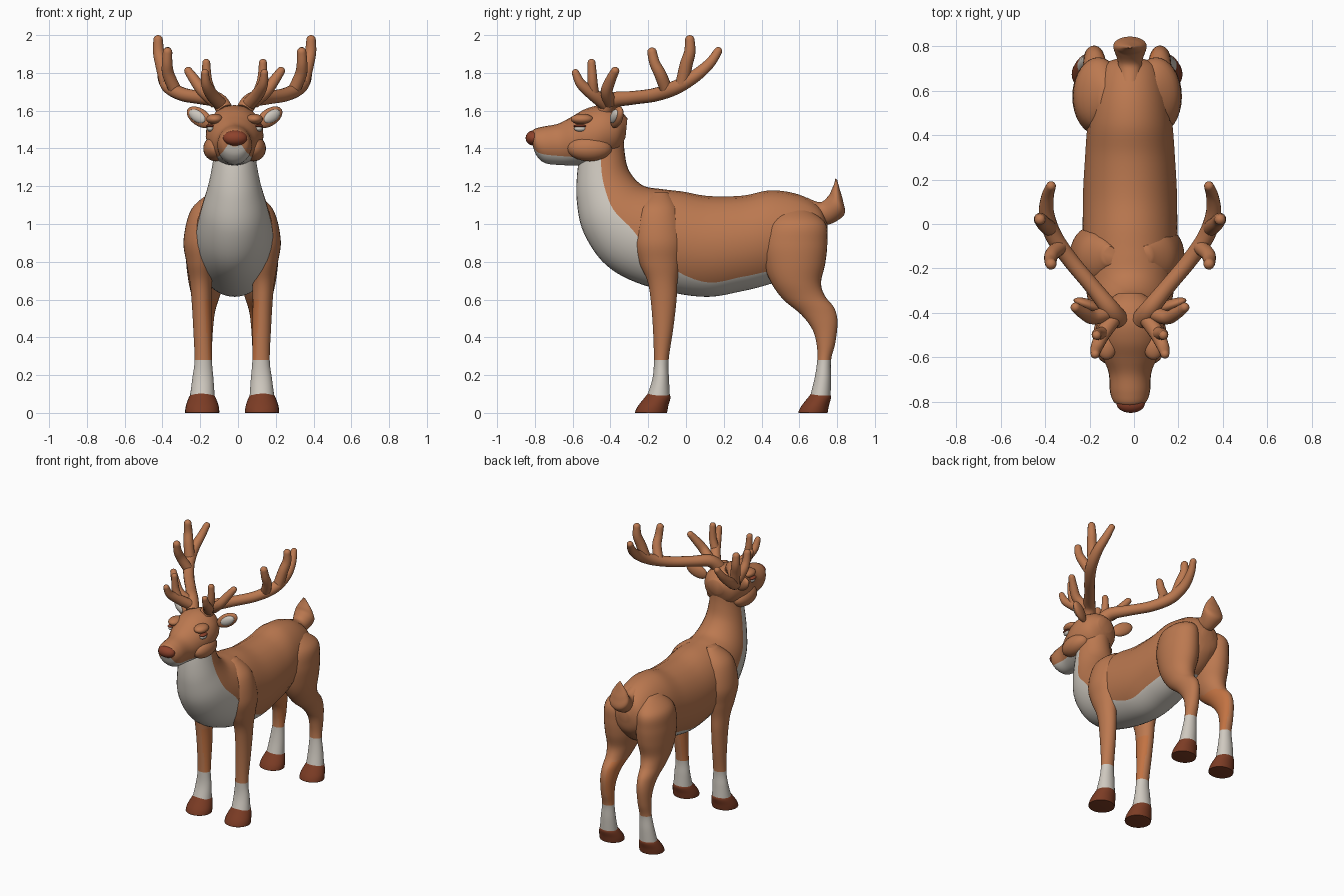
import bpy, bmesh, math
from mathutils import Vector, Matrix, Euler

if "Cube" in bpy.data.objects:
    bpy.data.objects.remove(bpy.data.objects["Cube"])

CX = -0.018          # centre line of the animal
N, STEPS = 32, 6     # sides of each ring, rings between stations


def material(name, rgb):
    m = bpy.data.materials.new(name)
    m.use_nodes = True
    m.diffuse_color = (*rgb, 1)
    bsdf = next(n for n in m.node_tree.nodes if n.type == 'BSDF_PRINCIPLED')
    bsdf.inputs["Base Color"].default_value = (*rgb, 1)
    bsdf.inputs["Roughness"].default_value = 0.8
    return m


COAT = material("coat brown", (.50, .19, .08))
CREAM = material("cream white", (.62, .58, .52))
HOOF = material("hoof brown", (.20, .045, .018))
NOSE = material("nose red brown", (.27, .055, .025))
WARM = material("inner leg tan", (.54, .17, .055))


def finish(name, bm, mats):
    for f in bm.faces:
        f.smooth = True
    for e in bm.edges:
        e.smooth = e.calc_face_angle(0) < 0.9
    me = bpy.data.meshes.new(name)
    bm.to_mesh(me)
    bm.free()
    for m in mats:
        me.materials.append(m)
    ob = bpy.data.objects.new(name, me)
    bpy.context.collection.objects.link(ob)


def spline(pts):
    """Catmull-Rom interpolation of equal-length tuples."""
    out = []
    for i in range(len(pts) - 1):
        a, b, c, d = pts[max(i - 1, 0)], pts[i], pts[i + 1], pts[min(i + 2, len(pts) - 1)]
        for k in range(STEPS):
            t = k / STEPS
            out.append([q + .5 * t * (r - p + t * (2 * p - 5 * q + 4 * r - s + t * (3 * (q - r) + s - p)))
                        for p, q, r, s in zip(a, b, c, d)])
    return out + [list(pts[-1])]


def skin(name, rings, mats, paint=None):
    bm = bmesh.new()
    vs = [[bm.verts.new(p) for p in ring] for ring in rings]
    made = []
    for r, s in zip(vs, vs[1:]):
        for j in range(len(r)):
            k = (j + 1) % len(r)
            made.append((bm.faces.new((r[j], r[k], s[k], s[j])), j))
    made += [(bm.faces.new(vs[0]), N), (bm.faces.new(vs[-1]), N)]
    bmesh.ops.recalc_face_normals(bm, faces=bm.faces)
    if paint:
        for f, j in made:
            f.material_index = int(paint(f, j))
    finish(name, bm, mats)


def loft(name, stations, mats, paint=None, side=1, shift=0):
    """Station: x, (y, z) of one outline, (y, z) of the other, half width, split."""
    rings = []
    for x, y1, z1, y2, z2, w, split in spline(stations):
        split, w = min(max(split, .01), .9), max(w, .003)
        b = math.acos(1 - 2 * split)
        mid = Vector((CX + shift + side * x, (y1 + y2) / 2, (z1 + z2) / 2))
        half = Vector((0, y1 - y2, z1 - z2)) / 2
        h = N // 2
        angles = [-b + 2 * b * j / h for j in range(h)]
        angles += [b + (2 * math.pi - 2 * b) * j / h for j in range(h)]
        rings.append([mid - half * math.cos(a) + Vector((w * math.sin(a), 0, 0)) for a in angles])
    skin(name, rings, mats, paint)


def tube(name, pts, side):
    """Round branch with a rounded tip; point: x, y, z, radius."""
    path = spline(pts)
    centres = [Vector((CX + side * p[0], p[1], p[2])) for p in path]
    last = len(path) - 1
    # extra rings close the tip as a dome
    rad = [p[3] for p in path]
    tip = (centres[last] - centres[last - 1]).normalized()
    for a in (.3, .6, .9, 1.2, 1.5):
        centres.append(centres[last] + tip * rad[last] * math.sin(a))
        rad.append(rad[last] * math.cos(a))
    rings = []
    u = Vector((1, 0, 0))
    for i, c in enumerate(centres):
        t = (centres[min(i + 1, len(centres) - 1)] - centres[max(i - 1, 0)]).normalized()
        u = (u - t * u.dot(t)).normalized()
        v = t.cross(u)
        rings.append([c + (u * math.cos(a) + v * math.sin(a)) * rad[i]
                      for a in (2 * math.pi * j / 16 for j in range(16))])
    skin(name, rings, [COAT])


def ball(name, pos, size, mat, side=1, rot=(0, 0, 0)):
    x, y, z = pos
    spin = Euler((rot[0], rot[1] * side, rot[2] * side)).to_matrix().to_4x4()
    bm = bmesh.new()
    bmesh.ops.create_uvsphere(bm, u_segments=24, v_segments=16, radius=1,
                              matrix=Matrix.Translation((CX + side * x, y, z)) @ spin @ Matrix.Diagonal((*size, 1)))
    finish(name, bm, [mat])


# Neck, chest, trunk and rump in one sweep, with a cream throat and belly
loft("body", [
    (0, -.33, 1.50, -.55, 1.42, .10, .5), (0, -.325, 1.38, -.575, 1.28, .115, .5),
    (0, -.30, 1.28, -.578, 1.12, .14, .52), (0, -.23, 1.205, -.54, .95, .175, .5),
    (0, -.13, 1.185, -.42, .78, .20, .47), (0, -.02, 1.172, -.22, .675, .213, .3),
    (0, .12, 1.148, .08, .615, .213, .15), (0, .3, 1.15, .3, .645, .203, .15),
    (0, .45, 1.178, .47, .69, .19, .13), (0, .6, 1.155, .62, .74, .165, .04),
    (0, .71, 1.09, .72, .84, .12, .02), (0, .75, 1.0, .745, .93, .04, .02)],
    [COAT, CREAM], lambda f, j: j < N // 2 and f.calc_center_median().y < .6)

# Head with cream lower jaw
loft("head", [
    (0, -.822, 1.46, -.81, 1.41, .03, .3), (0, -.81, 1.498, -.79, 1.36, .072, .2),
    (0, -.76, 1.515, -.745, 1.322, .09, .24), (0, -.68, 1.53, -.66, 1.312, .096, .22),
    (0, -.61, 1.565, -.58, 1.31, .125, .17), (0, -.53, 1.61, -.5, 1.31, .15, .1),
    (0, -.44, 1.63, -.43, 1.34, .15, .03), (0, -.36, 1.608, -.36, 1.38, .12, .01),
    (0, -.31, 1.56, -.32, 1.46, .06, .01)],
    [COAT, CREAM], lambda f, j: j < N // 2 and f.calc_center_median().y < -.45)
ball("nose", (.003, -.807, 1.455), (.064, .042, .04), NOSE)

# Bushy upright tail
loft("tail", [
    (0, .64, 1.14, .70, 1.0, .05, .5), (0, .71, 1.115, .765, 1.0, .056, .5),
    (0, .755, 1.15, .838, 1.05, .075, .5), (0, .77, 1.18, .832, 1.12, .062, .5),
    (0, .785, 1.215, .815, 1.18, .034, .5), (0, .79, 1.24, .80, 1.235, .006, .5)], [COAT])

FRONT_LEG = [
    (.08, -.18, 1.17, -.10, 1.17, .03, .5), (.13, -.26, 1.08, -.04, 1.08, .085, .5),
    (.155, -.282, .92, -.01, .92, .102, .5), (.165, -.25, .80, -.028, .80, .078, .5),
    (.165, -.205, .70, -.045, .70, .06, .5), (.162, -.187, .60, -.05, .60, .053, .5),
    (.157, -.175, .45, -.067, .45, .049, .5), (.153, -.17, .28, -.092, .28, .046, .5),
    (.155, -.178, .18, -.09, .18, .056, .5), (.158, -.21, .08, -.085, .08, .066, .5)]
HIND_LEG = [
    (.09, .50, 1.09, .62, 1.09, .03, .5), (.125, .43, 1.01, .735, 1.01, .10, .5),
    (.13, .40, .90, .748, .90, .115, .5), (.13, .412, .79, .737, .79, .113, .5),
    (.135, .45, .69, .715, .69, .095, .5), (.14, .515, .60, .735, .62, .072, .5),
    (.145, .61, .52, .785, .555, .055, .5), (.148, .67, .44, .802, .48, .048, .5),
    (.15, .692, .36, .79, .37, .044, .5), (.152, .695, .28, .768, .28, .043, .5),
    (.157, .68, .18, .768, .18, .053, .5), (.162, .655, .08, .765, .08, .063, .5)]


def leg(name, stations, side):
    def paint(f, j):
        c = f.calc_center_median()
        if c.z < .28:
            return 1
        return 2 if c.z < .6 and f.normal.x * side < -.5 else 0
    loft(name, stations, [COAT, CREAM, WARM], paint, side, -.013)
    # flared hoof under the sock
    x, y1, _, y2, _, w, _ = stations[-1]
    loft(name.replace("leg", "hoof"), [
        (x, y1 + .01, .105, y2 - .012, .105, w - .012, .5), (x, y1 - .01, .08, y2 + .003, .085, w + .004, .5),
        (x, y1 - .045, .035, y2 - .008, .04, w + .02, .5), (x, y1 - .06, .004, y2 - .015, .004, w + .024, .5),
        (x, y1 - .055, 0, y2 - .018, 0, w + .02, .5)], [HOOF], None, side, -.013)


ANTLER = {
    "beam": [(.05, -.43, 1.60, .045), (.09, -.38, 1.655, .042), (.17, -.28, 1.668, .036),
             (.27, -.16, 1.685, .036), (.345, -.05, 1.725, .038), (.375, .05, 1.785, .034),
             (.37, .125, 1.85, .028), (.355, .17, 1.915, .022)],
    "inner_tine": [(.31, -.10, 1.70, .034), (.35, -.135, 1.79, .032), (.357, -.165, 1.85, .028),
                   (.355, -.18, 1.91, .025)],
    "tall_tine": [(.36, -.02, 1.74, .036), (.385, 0, 1.84, .034), (.402, .02, 1.91, .03),
                  (.405, .02, 1.975, .025)],
    "brow_tine": [(.07, -.42, 1.63, .036), (.12, -.49, 1.685, .034), (.15, -.555, 1.74, .027),
                  (.157, -.585, 1.80, .02)],
    "brow_upper_tine": [(.12, -.49, 1.68, .03), (.145, -.495, 1.76, .026), (.15, -.50, 1.853, .021)],
    "brow_outer_tine": [(.10, -.40, 1.645, .035), (.165, -.42, 1.70, .032), (.21, -.40, 1.76, .028),
                        (.245, -.375, 1.81, .022)]}

# Paired parts
for side, tag in ((1, "left_"), (-1, "right_")):
    leg(tag + "front_leg", FRONT_LEG, side)
    leg(tag + "hind_leg", HIND_LEG, side)
    for part, pts in ANTLER.items():
        tube(tag + "antler_" + part, pts, side)
    ball(tag + "cheek", (.10, -.51, 1.40), (.066, .118, .068), COAT, side)
    ball(tag + "brow", (.105, -.55, 1.555), (.045, .06, .028), COAT, side)
    ball(tag + "eye", (.128, -.56, 1.505), (.019, .032, .016), CREAM, side)
    ball(tag + "eyelid", (.13, -.562, 1.519), (.021, .034, .009), NOSE, side)
    ball(tag + "ear", (.185, -.365, 1.565), (.08, .026, .046), COAT, side, (0, -.55, .35))
    ball(tag + "inner_ear", (.197, -.379, 1.57), (.052, .018, .03), CREAM, side, (0, -.55, .35))
